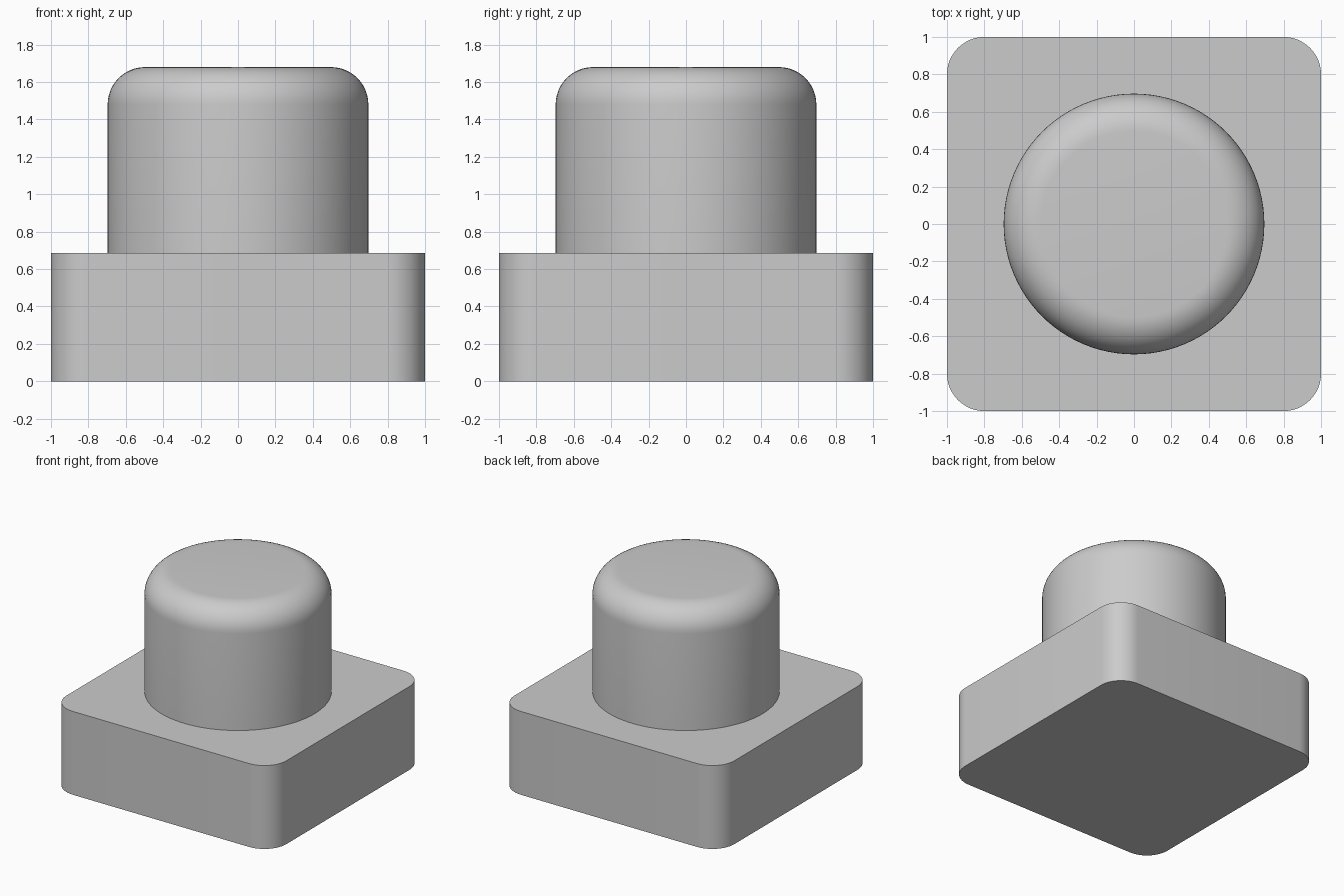
import bpy
import bmesh
import math

cube = bpy.data.objects.get("Cube")
if cube:
    bpy.data.objects.remove(cube, do_unlink=True)

BASE_TOP = 0.685
TOP = 1.68
FILLET = 0.2

grey = bpy.data.materials.new("plain grey")
grey.use_nodes = True
grey.diffuse_color = (0.6, 0.6, 0.6, 1)
bsdf = next(n for n in grey.node_tree.nodes if n.type == 'BSDF_PRINCIPLED')
bsdf.inputs["Base Color"].default_value = grey.diffuse_color


def make_object(name, bm):
    bmesh.ops.recalc_face_normals(bm, faces=bm.faces)
    mesh = bpy.data.meshes.new(name)
    bm.to_mesh(mesh)
    bm.free()
    mesh.materials.append(grey)
    obj = bpy.data.objects.new(name, mesh)
    bpy.context.collection.objects.link(obj)
    bpy.ops.object.select_all(action='DESELECT')
    obj.select_set(True)
    bpy.context.view_layer.objects.active = obj
    bpy.ops.object.shade_smooth_by_angle(angle=math.radians(30))
    return obj


def round_edges(bm, edges, segments):
    bmesh.ops.bevel(bm, geom=edges, offset=FILLET, offset_type='OFFSET',
                    segments=segments, profile=0.5, affect='EDGES')


# Square base with rounded upright corners
bm = bmesh.new()
bmesh.ops.create_cube(bm, size=2)
for v in bm.verts:
    v.co.z = BASE_TOP if v.co.z > 0 else 0
round_edges(bm, [e for e in bm.edges
                 if abs(e.verts[0].co.z - e.verts[1].co.z) > 0.1], 12)
make_object("square_base", bm)

# Round stud with a filleted top rim
bm = bmesh.new()
bmesh.ops.create_cone(bm, cap_ends=True, segments=96, radius1=0.697,
                      radius2=0.697, depth=TOP - BASE_TOP)
bmesh.ops.translate(bm, verts=bm.verts, vec=(0, 0, (TOP + BASE_TOP) / 2))
round_edges(bm, [e for e in bm.edges
                 if all(v.co.z > TOP - 0.01 for v in e.verts)], 12)
make_object("round_stud", bm)
